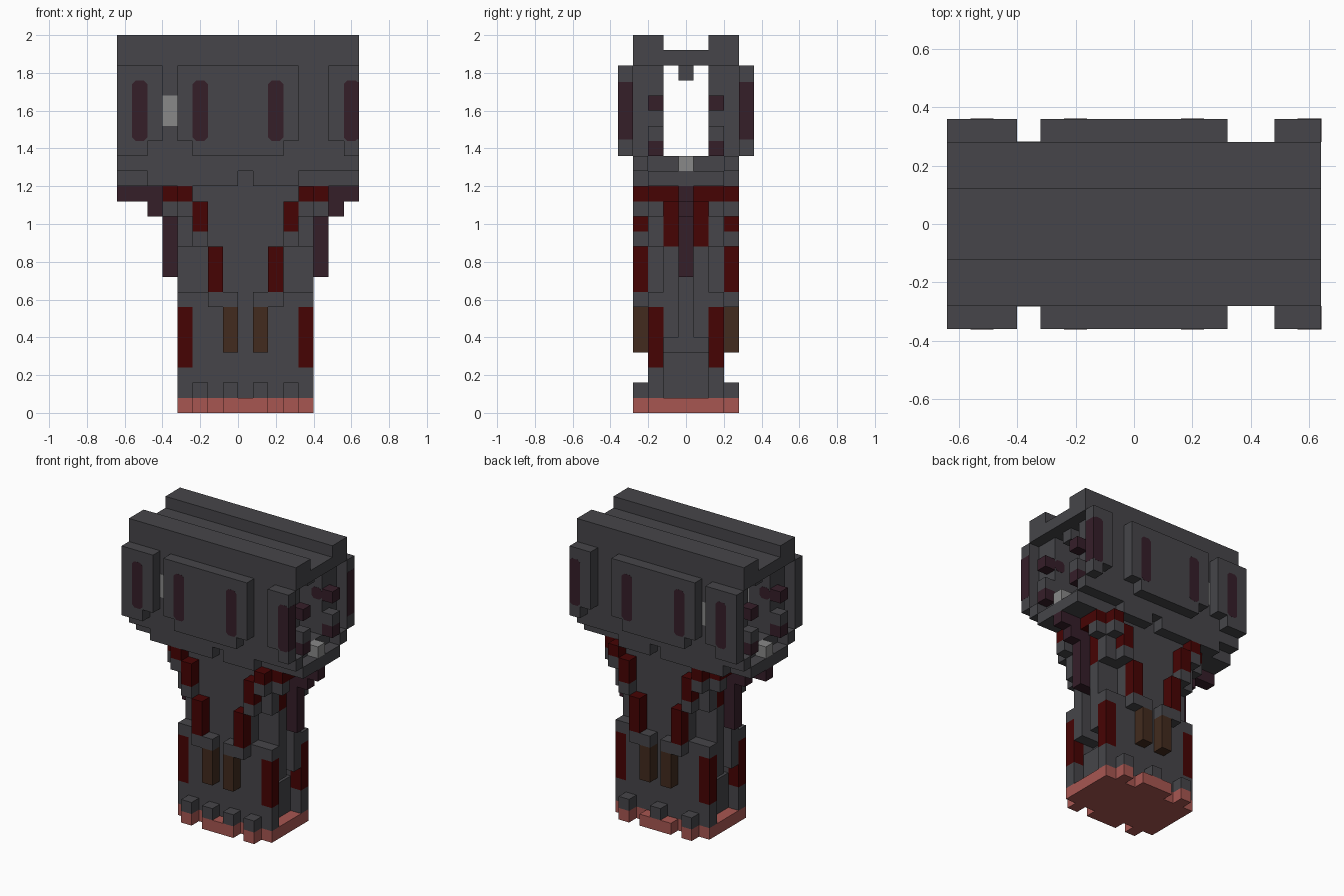
import bpy
import bmesh
from mathutils import Matrix, Vector

if "Cube" in bpy.data.objects:
    bpy.data.objects.remove(bpy.data.objects["Cube"], do_unlink=True)

V = 0.08        # size of one block
STEM = 0.5      # the stem is mirrored about half a block off centre


def material(name, r, g, b):
    m = bpy.data.materials.new(name)
    m.use_nodes = True
    m.diffuse_color = (r, g, b, 1)
    m.node_tree.nodes["Principled BSDF"].inputs["Base Color"].default_value = (r, g, b, 1)
    return m


GREY = material("dark grey", .061, .060, .067)
PURPLE = material("dark purple", .036, .013, .022)
RED = material("dark red", .062, .001, .001)
BROWN = material("brown", .054, .024, .013)
PINK = material("pink", .39, .094, .083)
LIGHT = material("light grey", .25, .25, .25)


def spans(a, b, centre):
    """One span across the centre, or a mirrored pair beside it."""
    if centre is None:
        return [(a, b)]
    if a <= centre:
        return [(2 * centre - b, b)]
    return [(a, b), (2 * centre - b, 2 * centre - a)]


def blocks(name, mat, boxes, centre=None, chamfer=0, side=0):
    """Boxes (x0, x1, y0, y1, z0, z1) in block units, mirrored in y and about
    centre in x; side -1 or 1 keeps only the front or back copies."""
    bm = bmesh.new()
    for x0, x1, y0, y1, z0, z1 in boxes:
        for xa, xb in spans(x0, x1, centre):
            for ya, yb in spans(y0, y1, 0):
                mid = Vector((xa + xb, ya + yb, z0 + z1)) * V / 2
                size = Vector((xb - xa, yb - ya, z1 - z0)) * V
                if mid.y * side >= 0:
                    bmesh.ops.create_cube(
                        bm, size=1, matrix=Matrix.Translation(mid) @ Matrix.Diagonal(size.to_4d()))
    if chamfer:
        along_y = [e for e in bm.edges
                   if abs((e.verts[0].co - e.verts[1].co).normalized().y) > .9]
        bmesh.ops.bevel(bm, geom=along_y, offset=chamfer, segments=1, affect='EDGES')
    me = bpy.data.meshes.new(name)
    bm.to_mesh(me)
    bm.free()
    me.materials.append(mat)
    ob = bpy.data.objects.new(name, me)
    bpy.context.collection.objects.link(ob)


# Head: hollow from end to end, with a groove along the top
blocks("head_roof", GREY, [(0, 8, 0, 1.5, 23, 24), (0, 8, 1.5, 3.5, 23, 25),
                           (0, 7, 0, .5, 22, 23)], 0)
blocks("head_walls", GREY, [(0, 7, 1.5, 3.5, 17, 23), (7, 8, 1.5, 2.5, 18, 19)], 0)
blocks("head_floor", GREY, [(0, 7, 0, 2.5, 16, 17), (0, 8, 2.5, 3.5, 16, 17),
                            (0, 8, 0, 2.5, 15, 16)], 0)
blocks("head_skirt", GREY, [(-6, 0, 2.5, 3.5, 15, 16), (1, 4, 2.5, 3.5, 15, 16)])

# Raised cheek plates with stepped lower edges
blocks("side_plates", GREY, [
    (-8, -6, 3.5, 4.5, 17, 23), (-6, -5, 3.5, 4.5, 18, 23),
    (-4, 4, 3.5, 4.5, 18, 23), (-3, 3, 3.5, 4.5, 17, 18),
    (6, 8, 3.5, 4.5, 18, 23), (7, 8, 3.5, 4.5, 17, 18)])
blocks("plate_slots", PURPLE, [(x, x + 1, 3.6, 4.51, 18, 22) for x in (-7, -3, 2, 7)],
       chamfer=.018)
blocks("end_slots", PURPLE, [(7.9, 8.01, 3.5, 4.51, 18.1, 21.9)])
blocks("end_knobs", PURPLE, [(7, 8, 1.5, 2.5, 20, 21), (7, 8, 1.5, 2.5, 17, 18)], 0)
blocks("inner_spots", PURPLE, [(6, 7, 1.48, 2, 20, 21)], 0, chamfer=.018)
blocks("end_lamps", LIGHT, [(7, 8, 0, .5, 16, 17)], 0)
blocks("wall_lamp", LIGHT, [(-5, -4, 1.48, 3.52, 19, 21)])

# Stem core with corner posts and side recesses
blocks("stem_core", GREY, [(.5, 3, 0, 2.5, 1, 15), (3, 4, 1.5, 2.5, 1, 8),
                           (3, 4, 0, 1.5, 1, 4), (3, 4, 0, 1.5, 11, 15)], STEM)
blocks("stem_posts", GREY, [(4, 5, 1.5, 2.5, 1, 3), (4, 5, 1.5, 2.5, 7, 8)], STEM)
blocks("stem_ribs", GREY, [(3, 5, .5, 1.5, 5, 11), (4, 5, 1.5, 2.5, 11, 13),
                           (4, 5, 1.5, 3.5, 13, 14), (5, 6, 1.5, 2.5, 13, 14),
                           (3, 4, 1.5, 3.5, 11, 12), (3, 4, 1.5, 2.5, 12, 15),
                           (1, 3, 2.5, 3.5, 7, 8)], STEM)

# Coloured strands on the stem
blocks("red_strands", RED, [
    (4, 5, .5, 3.5, 14, 15), (5, 6, .5, 2.5, 14, 15), (3, 4, 2.5, 3.5, 12, 14),
    (2, 3, 2.5, 3.5, 8, 11), (4, 5, 1.5, 2.5, 3, 7), (4, 5, .5, 1.5, 11, 14)], STEM)
blocks("brown_strands", BROWN, [(1, 2, 2.5, 3.5, 4, 7)], STEM)
blocks("purple_brackets", PURPLE, [(4, 6, 0, .5, 9, 13), (4, 7, 0, .5, 13, 14),
                                   (4, 8, 0, .5, 14, 15)], STEM)
blocks("purple_bracket_end", PURPLE, [(-8, -7, 0, .5, 14, 15)])

# Foot: pink sole with grey teeth round the edge
blocks("sole", PINK, [(.5, 5, 0, 2.5, 0, 1), (.5, 2, 2.5, 3.5, 0, 1),
                      (3, 4, 2.5, 3.5, 0, 1)], STEM)
blocks("outer_teeth", GREY, [(3, 4, 2.5, 3.5, 1, 2)], STEM)
blocks("front_teeth", GREY, [(1, 2, 2.5, 3.5, 1, 2)], STEM, side=-1)
blocks("back_tooth", GREY, [(0, 1, 2.5, 3.5, 1, 2)], side=1)
